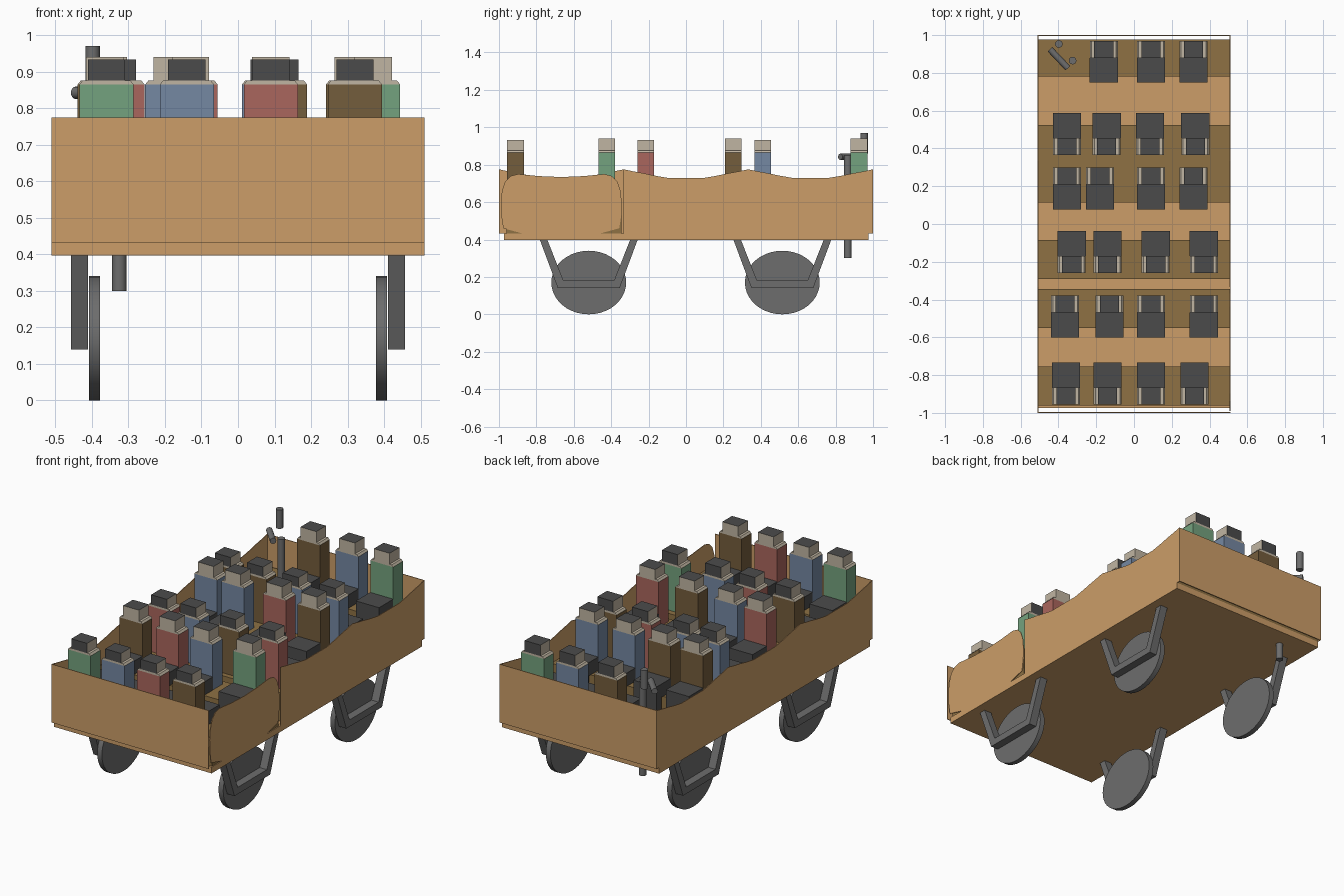
import bpy, bmesh, math
from mathutils import Vector, Matrix

cube = bpy.data.objects.get("Cube")
if cube:
    bpy.data.objects.remove(cube, do_unlink=True)


def material(name, hex_code):
    def linear(c):
        return c / 12.92 if c <= 0.04045 else ((c + 0.055) / 1.055) ** 2.4
    rgb = [linear(int(hex_code[i:i + 2], 16) / 255) for i in (0, 2, 4)]
    m = bpy.data.materials.new(name)
    m.use_nodes = True
    m.diffuse_color = (*rgb, 1)
    m.node_tree.nodes["Principled BSDF"].inputs["Base Color"].default_value = (*rgb, 1)
    return m


WOOD = material("light wood", "CC9E68")
BENCH = material("bench wood", "8E7144")
METAL = material("grey metal", "6D6D6D")
DARK = material("dark cloth and hair", "4B4B4B")
SKIN = material("pale skin", "C0B5A2")
COATS = {"green": material("green coat", "74A27E"),
         "blue": material("blue coat", "7588A2"),
         "red": material("red coat", "AA665D"),
         "brown": material("brown coat", "745D3C")}


def finish(name, bm, *mats):
    bmesh.ops.recalc_face_normals(bm, faces=bm.faces)
    mesh = bpy.data.meshes.new(name)
    bm.to_mesh(mesh)
    bm.free()
    for m in mats:
        mesh.materials.append(m)
    ob = bpy.data.objects.new(name, mesh)
    bpy.context.collection.objects.link(ob)
    return ob


def add_box(bm, low, high, index=0):
    low, high = Vector(low), Vector(high)
    m = Matrix.Translation((low + high) / 2) @ Matrix.Diagonal((*(high - low), 1))
    verts = bmesh.ops.create_cube(bm, size=1, matrix=m)["verts"]
    faces = {f for v in verts for f in v.link_faces}
    for f in faces:
        f.material_index = index
    return verts, faces


def box(name, low, high, mat):
    bm = bmesh.new()
    add_box(bm, low, high)
    return finish(name, bm, mat)


def side_panel(name, outline, x0, x1, mat):
    """Extrude a (y, z) outline from x0 to x1."""
    bm = bmesh.new()
    face = bm.faces.new([bm.verts.new((x0, y, z)) for y, z in outline])
    moved = bmesh.ops.extrude_face_region(bm, geom=[face])["geom"]
    bmesh.ops.translate(bm, vec=(x1 - x0, 0, 0),
                        verts=[v for v in moved if isinstance(v, bmesh.types.BMVert)])
    return finish(name, bm, mat)


def rod(name, start, end, radius, mat, segments=16):
    start, end = Vector(start), Vector(end)
    bm = bmesh.new()
    turn = (end - start).to_track_quat("Z", "Y").to_matrix().to_4x4()
    bmesh.ops.create_cone(bm, cap_ends=True, segments=segments, radius1=radius, radius2=radius,
                          depth=(end - start).length,
                          matrix=Matrix.Translation((start + end) / 2) @ turn)
    return smooth(finish(name, bm, mat))


def smooth(ob):
    bpy.ops.object.select_all(action="DESELECT")
    ob.select_set(True)
    bpy.context.view_layer.objects.active = ob
    bpy.ops.object.shade_smooth_by_angle(angle=math.radians(35))
    return ob


# Floor and end walls
W, FLOOR, TOP = 0.51, 0.433, 0.775
box("floor", (-W, -0.973, 0.397), (W, 0.977, FLOOR), WOOD)
for name, y in (("front_wall", -0.998), ("back_wall", 0.998)):
    box(name, (-W, y - 0.002, FLOOR), (W, y + 0.002, TOP), WOOD)

# Side walls: each bay dips between its two raised ends
DIP = [(-0.333, TOP), (-0.28, 0.764), (-0.23, 0.755), (-0.17, 0.742), (-0.1, 0.73)]
DIP += [(-y, z) for y, z in reversed(DIP)]


def wall_outline(bays):
    rim = [(c + y, z) for c in bays for y, z in DIP[:-1]] + [(bays[-1] + 0.333, TOP)]
    return [(rim[0][0], FLOOR)] + rim + [(rim[-1][0], FLOOR)]


third = 0.6665
side_panel("right_wall", wall_outline([-third, 0, third]), -W, -W + 0.004, WOOD)
side_panel("left_wall", wall_outline([0, third]), W - 0.004, W, WOOD)

# Rounded door in the open front bay
half = [(0.21, FLOOR), (0.31, 0.46), (0.321, 0.53), (0.323, 0.6), (0.317, 0.66),
        (0.3, 0.71), (0.27, 0.74), (0.23, 0.75), (0.12, 0.739)]
door = [(-0.667 + y, z) for y, z in half] + [(-0.667, 0.734)]
door += [(-0.667 - y, z) for y, z in reversed(half)]
side_panel("door", door, W - 0.004, W, WOOD)

# Benches
for i, (y0, y1) in enumerate([(-0.96, -0.755), (-0.55, -0.345), (-0.29, -0.085),
                              (0.115, 0.525), (0.78, 0.976)]):
    box(f"bench_{i + 1}", (-W + 0.005, y0, FLOOR), (W - 0.005, y1, 0.6), BENCH)

# Wheels, slightly flattened, with their hanger frames
HANGER = [(-0.262, 0.4), (-0.165, 0.14), (0.165, 0.14), (0.262, 0.4),
          (0.222, 0.4), (0.135, 0.18), (-0.135, 0.18), (-0.222, 0.4)]
for s, side in ((-1, "right"), (1, "left")):
    for y, end in ((-0.52, "front"), (0.515, "back")):
        wheel = rod(f"{end}_{side}_wheel", (-0.015, 0, 0), (0.015, 0, 0), 0.2, METAL, 40)
        wheel.location = (s * 0.393, y, 0.17)
        wheel.scale = (1, 1, 0.85)
        side_panel(f"{end}_{side}_hanger", [(y + a, z) for a, z in HANGER],
                   s * 0.41, s * 0.457, METAL)

# Brake column and crank
rod("brake_column", (-0.325, 0.865, 0.3), (-0.325, 0.865, 0.85), 0.02, METAL)
rod("crank_arm", (-0.445, 0.925, 0.842), (-0.35, 0.825, 0.842), 0.017, METAL)
rod("crank_grip", (-0.398, 0.953, 0.86), (-0.398, 0.953, 0.97), 0.02, METAL)


# Seated passengers: coat, shoulders, head with hair on top and behind, legs
def passenger(name, x, y, facing, coat):
    bm = bmesh.new()
    add_box(bm, (-0.074, -0.045, 0.6), (0.074, 0.045, 0.865), 0)
    verts, _ = add_box(bm, (-0.074, -0.045, 0.865), (0.074, 0.045, 0.876), 1)
    for v in verts:
        if v.co.z > 0.87:
            v.co.x *= 0.88
    top = 0.933 if facing > 0 else 0.94
    _, head = add_box(bm, (-0.051, -0.045, 0.876), (0.051, 0.045, top), 1)
    for f in head:
        f.normal_update()
        if f.normal.z > 0.5 or f.normal.y < -0.5:
            f.material_index = 2
    add_box(bm, (-0.075, 0.045, 0.6), (0.075, 0.177, 0.678), 2)
    add_box(bm, (-0.075, 0.132, FLOOR), (0.075, 0.177, 0.6), 2)
    ob = finish(name, bm, COATS[coat], SKIN, DARK)
    ob.location = (x, y, 0)
    ob.rotation_euler.z = 0 if facing > 0 else math.pi


ROWS = [(-0.911, 1, {-0.36: "green", -0.14: "blue", 0.09: "red", 0.32: "brown"}),
        (-0.424, -1, {-0.365: "brown", -0.13: "red", 0.09: "blue", 0.37: "green"}),
        (-0.215, 1, {-0.33: "red", -0.14: "blue", 0.115: "brown", 0.37: "red"}),
        (0.253, -1, {-0.355: "blue", -0.18: "blue", 0.09: "red", 0.315: "brown"}),
        (0.41, 1, {-0.355: "brown", -0.145: "brown", 0.085: "blue", 0.325: "blue"}),
        (0.925, -1, {-0.16: "brown", 0.09: "blue", 0.315: "green"})]
for r, (y, facing, seats) in enumerate(ROWS):
    for n, (x, coat) in enumerate(seats.items()):
        passenger(f"passenger_{r + 1}_{n + 1}", x, y, facing, coat)
